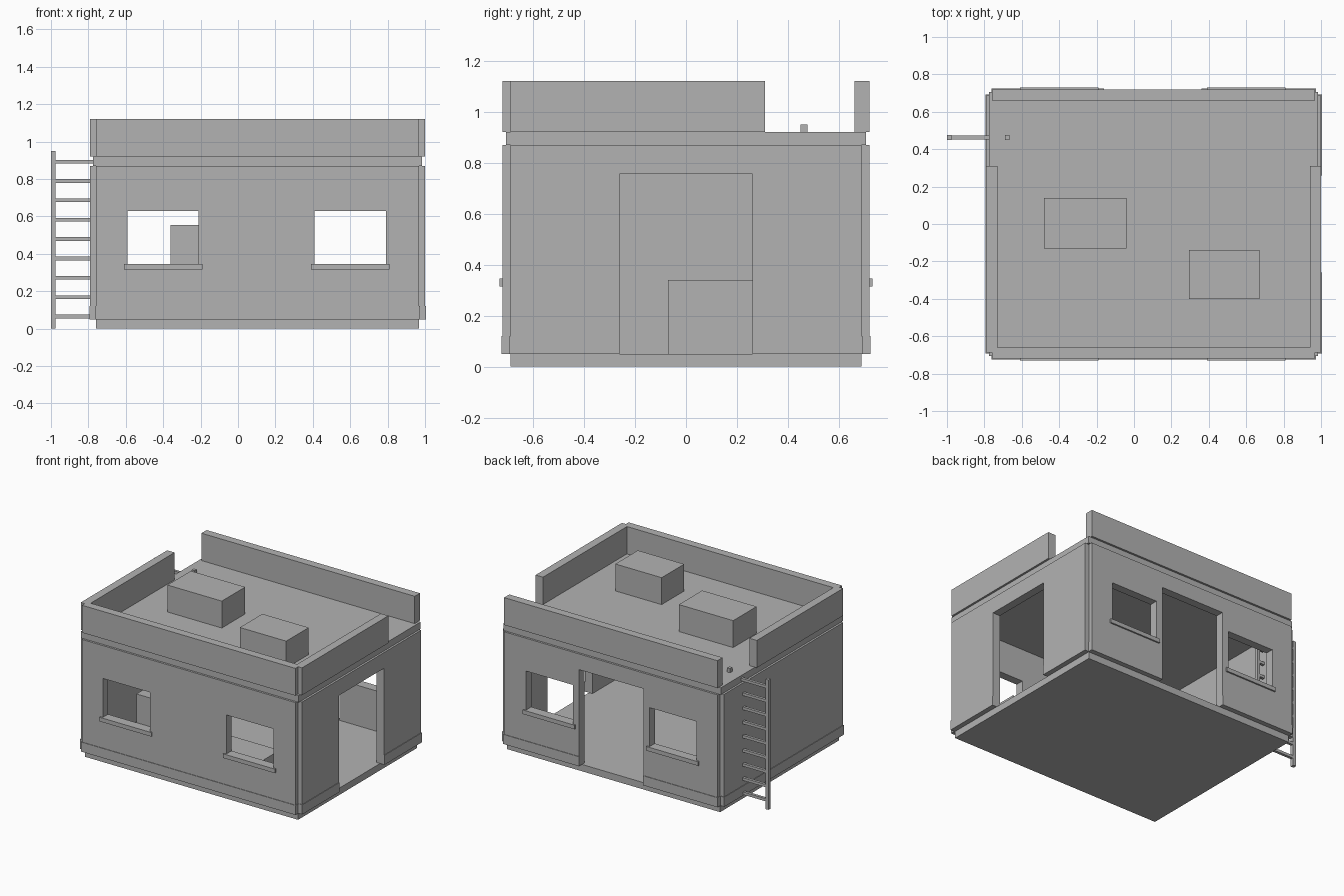
import bpy
import bmesh

cube = bpy.data.objects.get("Cube")
if cube:
    bpy.data.objects.remove(cube, do_unlink=True)

grey = bpy.data.materials.new("plain_grey")
grey.use_nodes = True
grey.diffuse_color = (0.45, 0.45, 0.45, 1)
grey.node_tree.nodes["Principled BSDF"].inputs["Base Color"].default_value = (0.45, 0.45, 0.45, 1)

# Main plan: outer faces, notch size at the corners, wall thickness
X0, X1, Y = -0.79, 1.0, 0.72
NOTCH, WALL = 0.032, 0.06
FLOOR, EAVE, ROOF, TOP = 0.05, 0.87, 0.92, 1.12


def prism(name, outline, z0, z1):
    """Extrude a flat outline between two heights."""
    bm = bmesh.new()
    face = bm.faces.new([bm.verts.new((x, y, z0)) for x, y in outline])
    top = bmesh.ops.extrude_face_region(bm, geom=[face])
    verts = [v for v in top["geom"] if isinstance(v, bmesh.types.BMVert)]
    bmesh.ops.translate(bm, verts=verts, vec=(0, 0, z1 - z0))
    bmesh.ops.recalc_face_normals(bm, faces=bm.faces)
    mesh = bpy.data.meshes.new(name)
    bm.to_mesh(mesh)
    bm.free()
    mesh.materials.append(grey)
    obj = bpy.data.objects.new(name, mesh)
    bpy.context.collection.objects.link(obj)
    return obj


def box(name, x0, x1, y0, y1, z0, z1):
    return prism(name, [(x0, y0), (x1, y0), (x1, y1), (x0, y1)], z0, z1)


def notched(grow=0.0):
    """Rectangular plan with a square notch at every corner."""
    a, b, c, n = X0 - grow, X1 + grow, Y + grow, NOTCH
    return [(a + n, -c), (b - n, -c), (b - n, -c + n), (b, -c + n),
            (b, c - n), (b - n, c - n), (b - n, c), (a + n, c),
            (a + n, c - n), (a, c - n), (a, -c + n), (a + n, -c + n)]


def cut(obj, *boxes):
    """Subtract boxes, bake the result and remove the cutters."""
    cutters = []
    for dims in boxes:
        cutter = box("cutter", *dims)
        cutter.hide_render = True
        mod = obj.modifiers.new("cut", "BOOLEAN")
        mod.operation, mod.solver, mod.object = "DIFFERENCE", "EXACT", cutter
        cutters.append(cutter)
    deps = bpy.context.evaluated_depsgraph_get()
    mesh = bpy.data.meshes.new_from_object(obj.evaluated_get(deps))
    obj.modifiers.clear()
    obj.data = mesh
    for cutter in cutters:
        bpy.data.objects.remove(cutter, do_unlink=True)


# Openings
windows = [(-0.59, -0.21), (0.41, 0.79)]
window_cuts = [(a, b, -1, 1, 0.345, 0.63) for a, b in windows]
back_door = (-0.16, 0.36, 0.5, 1, FLOOR - 0.02, 0.755)
side_door = (0.8, 1.2, -0.26, 0.26, FLOOR - 0.02, 0.755)


def room(gap, z0, z1):
    return (X0 + gap, X1 - gap, -Y + gap, Y - gap, z0, z1)


# Floor slab, walls, skirting and roof slab
box("floor_slab", X0 + NOTCH, X1 - NOTCH, -Y + NOTCH, Y - NOTCH, 0, FLOOR)
walls = prism("walls", notched(), FLOOR, EAVE)
cut(walls, room(WALL, 0, 1), back_door, side_door, *window_cuts)
skirting = prism("skirting", notched(0.004), FLOOR, 0.12)
cut(skirting, room(0.03, 0, 1), back_door, side_door)
box("roof_slab", X0 + 0.015, X1 - 0.015, -Y + 0.015, Y - 0.015, EAVE, ROOF)

# Window sills, front and back
for side, label in ((-1, "front"), (1, "back")):
    for i, (a, b) in enumerate(windows):
        y0, y1 = sorted((side * (Y - 0.02), side * (Y + 0.011)))
        box(f"{label}_sill_{i + 1}", a - 0.02, b + 0.02, y0, y1, 0.315, 0.345)

# Parapet: front and sides in one piece, the back as a separate wall
parapet = prism("front_parapet", notched(), ROOF, TOP)
cut(parapet, room(WALL, 0, 2), (-2, 2, 0.31, 2, 0, 2))
box("back_parapet", X0 + NOTCH, X1 - NOTCH, Y - WALL, Y, ROOF, TOP)

# Crates on the roof
box("roof_crate_1", -0.48, -0.04, -0.13, 0.14, ROOF, TOP - 0.003)
box("roof_crate_2", 0.295, 0.67, -0.40, -0.14, ROOF, TOP - 0.003)

# Furniture inside
box("tall_cabinet", -0.36, -0.05, -0.66, -0.46, FLOOR, 0.555)
box("low_bench", -0.05, 0.66, -0.66, -0.46, FLOOR, 0.34)
box("low_chest", -0.73, -0.45, -0.07, 0.42, FLOOR, 0.34)

# Ladder through the side wall
for x, label in ((-1.0, "outer"), (-0.69, "inner")):
    box(f"{label}_ladder_rail", x, x + 0.024, 0.45, 0.476, 0, 0.95)
for i in range(9):
    z = 0.065 + i * 0.1035
    box(f"ladder_rung_{i + 1}", -0.98, -0.685, 0.453, 0.473, z - 0.01, z + 0.01)
